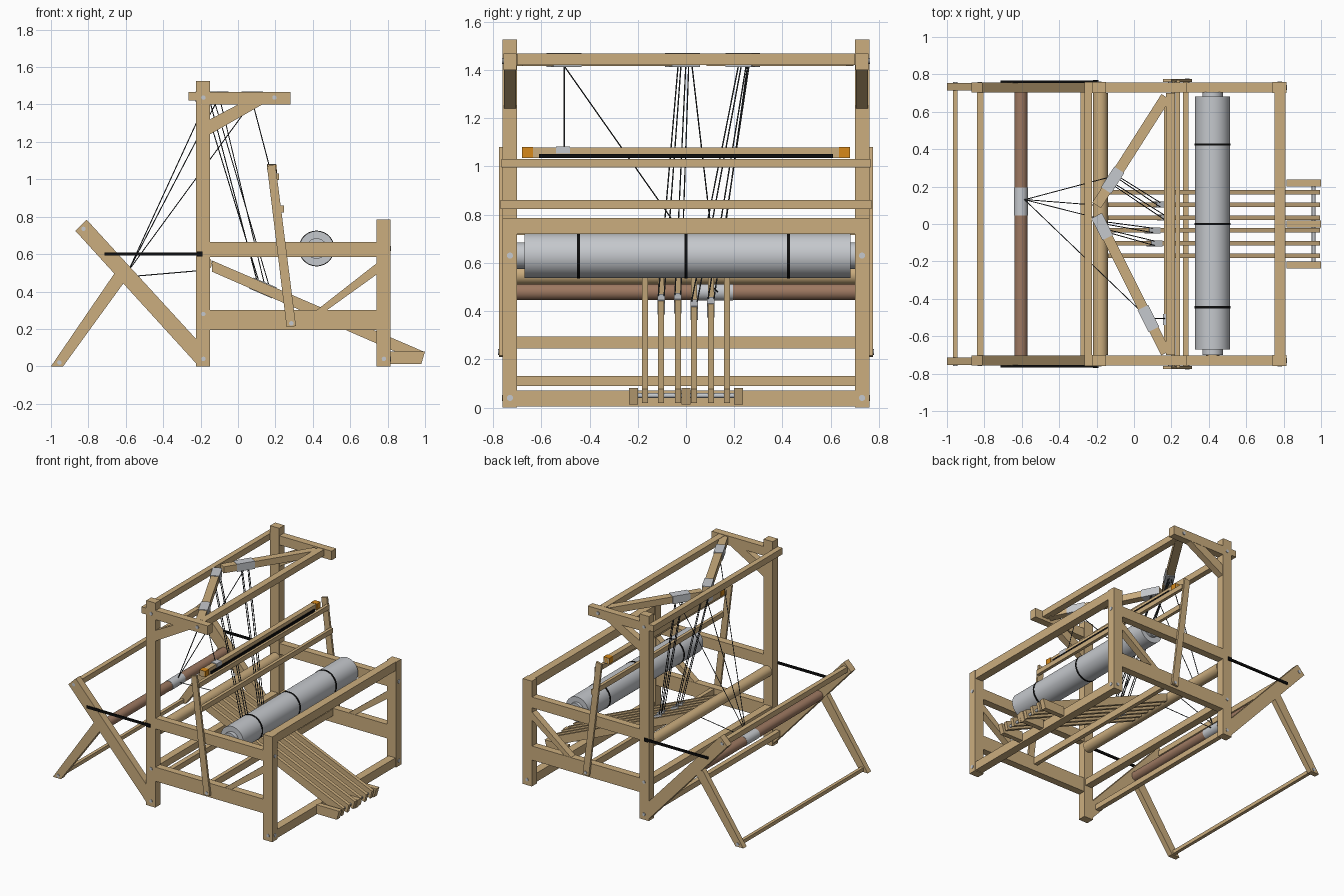
import bpy, bmesh, math
from mathutils import Vector, Matrix

if "Cube" in bpy.data.objects:
    bpy.data.objects.remove(bpy.data.objects["Cube"])


def material(name, rgb):
    m = bpy.data.materials.new(name)
    m.diffuse_color = (*rgb, 1)
    m.use_nodes = True
    m.node_tree.nodes["Principled BSDF"].inputs["Base Color"].default_value = m.diffuse_color
    return m


WOOD = material("light_wood", (0.60, 0.42, 0.21))
GREY = material("pale_grey", (0.56, 0.58, 0.61))
BROWN = material("brown_wood", (0.34, 0.19, 0.12))
ORANGE = material("orange", (0.68, 0.25, 0.01))
BLACK = material("black", (0.004, 0.004, 0.004))
CORD = material("dark_cord", (0.04, 0.045, 0.05))


def finish(name, bm, mat, smooth=False):
    bmesh.ops.recalc_face_normals(bm, faces=bm.faces)
    me = bpy.data.meshes.new(name)
    bm.to_mesh(me)
    bm.free()
    me.materials.append(mat)
    ob = bpy.data.objects.new(name, me)
    bpy.context.collection.objects.link(ob)
    if smooth:
        bpy.context.view_layer.objects.active = ob
        ob.select_set(True)
        bpy.ops.object.shade_smooth_by_angle(angle=math.radians(40))
        ob.select_set(False)
    return ob


def box(name, x0, x1, y0, y1, z0, z1, mat=WOOD):
    bm = bmesh.new()
    bmesh.ops.create_cube(bm, size=1)
    for v in bm.verts:
        v.co = ((x0 + x1) / 2 + v.co.x * (x1 - x0), (y0 + y1) / 2 + v.co.y * (y1 - y0),
                (z0 + z1) / 2 + v.co.z * (z1 - z0))
    return finish(name, bm, mat)


def prism(name, pts, y0, y1, mat=WOOD):
    """Extrude an x-z outline along y."""
    bm = bmesh.new()
    f = bm.faces.new([bm.verts.new((x, y0, z)) for x, z in pts])
    r = bmesh.ops.extrude_face_region(bm, geom=[f])
    for v in r["geom"]:
        if isinstance(v, bmesh.types.BMVert):
            v.co.y = y1
    return finish(name, bm, mat)


def beam(name, a, b, w, h, mat=WOOD):
    """Rectangular bar from a to b, w sideways and h upright."""
    a, b = Vector(a), Vector(b)
    d = (b - a).normalized()
    side = Vector((0, 0, 1)).cross(d).normalized()
    up = d.cross(side)
    bm = bmesh.new()
    bmesh.ops.create_cube(bm, size=1)
    for v in bm.verts:
        c = v.co.copy()
        v.co = (a + b) / 2 + d * c.x * (b - a).length + side * c.y * w + up * c.z * h
    return finish(name, bm, mat)


def rod(name, a, b, r, mat=WOOD, seg=32):
    a, b = Vector(a), Vector(b)
    bm = bmesh.new()
    rot = (b - a).to_track_quat("Z", "Y").to_matrix().to_4x4()
    bmesh.ops.create_cone(bm, cap_ends=True, segments=seg, radius1=r, radius2=r,
                          depth=(b - a).length, matrix=Matrix.Translation((a + b) / 2) @ rot)
    return finish(name, bm, mat, seg > 8)


def side_prism(name, pts, y0, y1, mat=WOOD):
    """The same outline on both sides of the loom."""
    for s, tag in ((-1, "front"), (1, "back")):
        prism(name + "_" + tag, pts, s * y0, s * y1, mat)


def rect(x0, x1, z0, z1):
    return [(x0, z0), (x1, z0), (x1, z1), (x0, z1)]


# side frames
side_prism("tall_post", rect(-0.225, -0.15, 0, 1.525), 0.70, 0.76)
side_prism("short_post", rect(0.74, 0.815, 0, 0.785), 0.70, 0.76)
side_prism("middle_rail", rect(-0.15, 0.74, 0.585, 0.665), 0.703, 0.757)
side_prism("lower_rail", rect(-0.15, 0.74, 0.195, 0.30), 0.703, 0.757)
side_prism("top_arm", rect(-0.15, 0.28, 1.40, 1.468), 0.703, 0.757)
side_prism("top_brace", [(-0.15, 1.24), (0.13, 1.40), (0, 1.40), (-0.15, 1.32)], 0.705, 0.755)
side_prism("lower_brace", [(0.42, 0.30), (0.475, 0.30), (0.74, 0.49), (0.74, 0.55)], 0.705, 0.755)

# cross beams
box("front_top_beam", 0.75, 0.81, -0.70, 0.70, 0.72, 0.785)
box("front_bottom_beam", 0.75, 0.81, -0.70, 0.70, 0.005, 0.07)
box("back_lower_beam", -0.215, -0.16, -0.70, 0.70, 0.245, 0.295)
box("back_top_beam", -0.265, -0.225, -0.76, 0.76, 1.42, 1.467)
box("front_arm_beam", 0.17, 0.22, -0.70, 0.70, 1.42, 1.467)
rod("breast_roller", (-0.18, -0.70, 0.55), (-0.18, 0.70, 0.55), 0.04)

# bolt heads
for x, z in ((-0.185, 0.04), (-0.185, 0.28), (-0.185, 1.437), (0.195, 1.437), (0.78, 0.04),
             (-0.826, 0.735), (-0.955, 0.02), (0.285, 0.23)):
    y = 0.776 if x == 0.285 else 0.755 if x < -0.8 else 0.76
    for s in (-1, 1):
        rod("bolt", (x, s * (y - 0.03), z), (x, s * (y + 0.003), z), 0.012, GREY, 12)
for s in (-1, 1):
    for z in (0.04, 0.63):
        rod("post_bolt", (0.80, s * 0.73, z), (0.819, s * 0.73, z), 0.013, GREY, 12)

# tilted cloth frame with prop legs
side_prism("tilted_leg", [(-0.87, 0.725), (-0.81, 0.785), (-0.20, 0.12), (-0.20, 0), (-0.21, 0)], 0.703, 0.756)
side_prism("prop_leg", [(-1.0, 0), (-0.935, 0), (-0.595, 0.468), (-0.64, 0.527)], 0.713, 0.753)
box("tilted_top_bar", -0.84, -0.805, -0.705, 0.705, 0.715, 0.755)
box("tilted_low_bar", -0.285, -0.25, -0.705, 0.705, 0.09, 0.13)
box("prop_bar", -0.967, -0.943, -0.715, 0.715, 0.008, 0.035)
rod("cloth_roller", (-0.605, -0.705, 0.48), (-0.605, 0.705, 0.48), 0.035, BROWN)
rod("roller_band", (-0.605, 0.045, 0.48), (-0.605, 0.195, 0.48), 0.037, GREY)
side_prism("hold_strap", rect(-0.715, -0.20, 0.592, 0.609), 0.755, 0.766, BLACK)
side_prism("strap_end", rect(-0.22, -0.19, 0.588, 0.613), 0.755, 0.769, BLACK)

# warp roll
cx, cz = 0.42, 0.63
rod("warp_roll", (cx, -0.67, cz), (cx, 0.682, cz), 0.093, GREY, 48)
rod("warp_core", (cx, -0.70, cz), (cx, 0.705, cz), 0.055, GREY)
rod("warp_axle", (cx, -0.705, cz), (cx, 0.71, cz), 0.036)
for y in (-0.445, 0, 0.425):
    rod("roll_band", (cx, y - 0.006, cz), (cx, y + 0.006, cz), 0.0955, BLACK, 48)

# swinging beater
side_prism("beater_arm", [(0.155, 1.07), (0.20, 1.08), (0.31, 0.215), (0.26, 0.21)], 0.759, 0.775)
box("beater_top_bar", 0.16, 0.20, -0.68, 0.68, 1.035, 1.078)
box("beater_upper_batten", 0.197, 0.22, -0.765, 0.765, 0.995, 1.03)
box("beater_lower_batten", 0.222, 0.245, -0.77, 0.77, 0.823, 0.86)
box("beater_foot_bar", 0.262, 0.292, -0.76, 0.76, 0.245, 0.295)
box("beater_track", 0.195, 0.208, -0.61, 0.61, 1.034, 1.052, BLACK)
for s in (-1, 1):
    box("beater_end_block", 0.157, 0.206, s * 0.635, s * 0.68, 1.037, 1.08, ORANGE)
box("beater_loop", 0.156, 0.204, -0.54, -0.48, 1.053, 1.083, GREY)

# slanted overhead bars with wrapped straps
V1 = (Vector((0.17, 0.68, 1.441)), Vector((-0.2, 0.10, 1.441)))
V2 = (Vector((0.17, -0.69, 1.441)), Vector((-0.2, 0.045, 1.441)))
straps = []
for i, (a, b) in enumerate((V1, V2)):
    beam("overhead_bar_%d" % (i + 1), a, b, 0.055, 0.048)
for (a, b), y in ((V1, 0.235), (V2, -0.015), (V2, -0.505)):
    c = a.lerp(b, (y - a.y) / (b.y - a.y))
    d = (b - a).normalized() * 0.065
    beam("overhead_strap", c - d, c + d, 0.064, 0.057, GREY)
    straps.append(c - Vector((0, 0, 0.025)))

# treadles and their hinge block
slope = (0.08 - 0.575) / 1.15
top = lambda x: 0.575 + slope * (x + 0.16)
for y in (-0.17, -0.103, -0.034, 0.034, 0.103, 0.17):
    prism("treadle", [(-0.14, top(-0.14)), (0.995, top(0.995)), (0.98, 0.018),
                      (-0.14, top(-0.14) - 0.06)], y - 0.0125, y + 0.0125)
for y0, y1 in ((-0.237, -0.2), (-0.018, 0.018), (0.2, 0.237)):
    prism("treadle_hinge_block", [(0.815, 0.08), (1.0, 0.08), (0.98, 0.012), (0.815, 0.012)], y0, y1)
rod("treadle_hinge_rod", (0.96, -0.21, 0.05), (0.96, 0.21, 0.05), 0.01, GREY, 16)


def cord(a, b):
    rod("cord", a, b, 0.0028, CORD, 6)


# treadle straps and paired cords
for y, x, c in ((-0.103, 0.11, straps[1]), (-0.034, 0.10, straps[1]),
                (0.034, 0.165, straps[0]), (0.103, 0.14, straps[0])):
    z = top(x) - 0.03
    beam("treadle_strap", (x - 0.03, y, z - slope * 0.03), (x + 0.03, y, z + slope * 0.03), 0.032, 0.064, GREY)
    off = 0.02 if y in (-0.034, 0.103) else -0.012
    for s in (-1, 1):
        cord(c + Vector((off, off + s * 0.006, 0)), (x, y + s * 0.012, z + 0.03))

# long cords to the cloth roller, beater and breast roller
knot = Vector((-0.585, 0.13, 0.512))
for c, dy in zip(straps, (0.02, 0.04, 0.0)):
    cord(c + Vector((0, dy, 0)), knot)
cord(straps[2], (0.165, -0.505, 1.08))
cord((-0.575, 0.13, 0.48), (-0.19, 0.10, 0.513))
